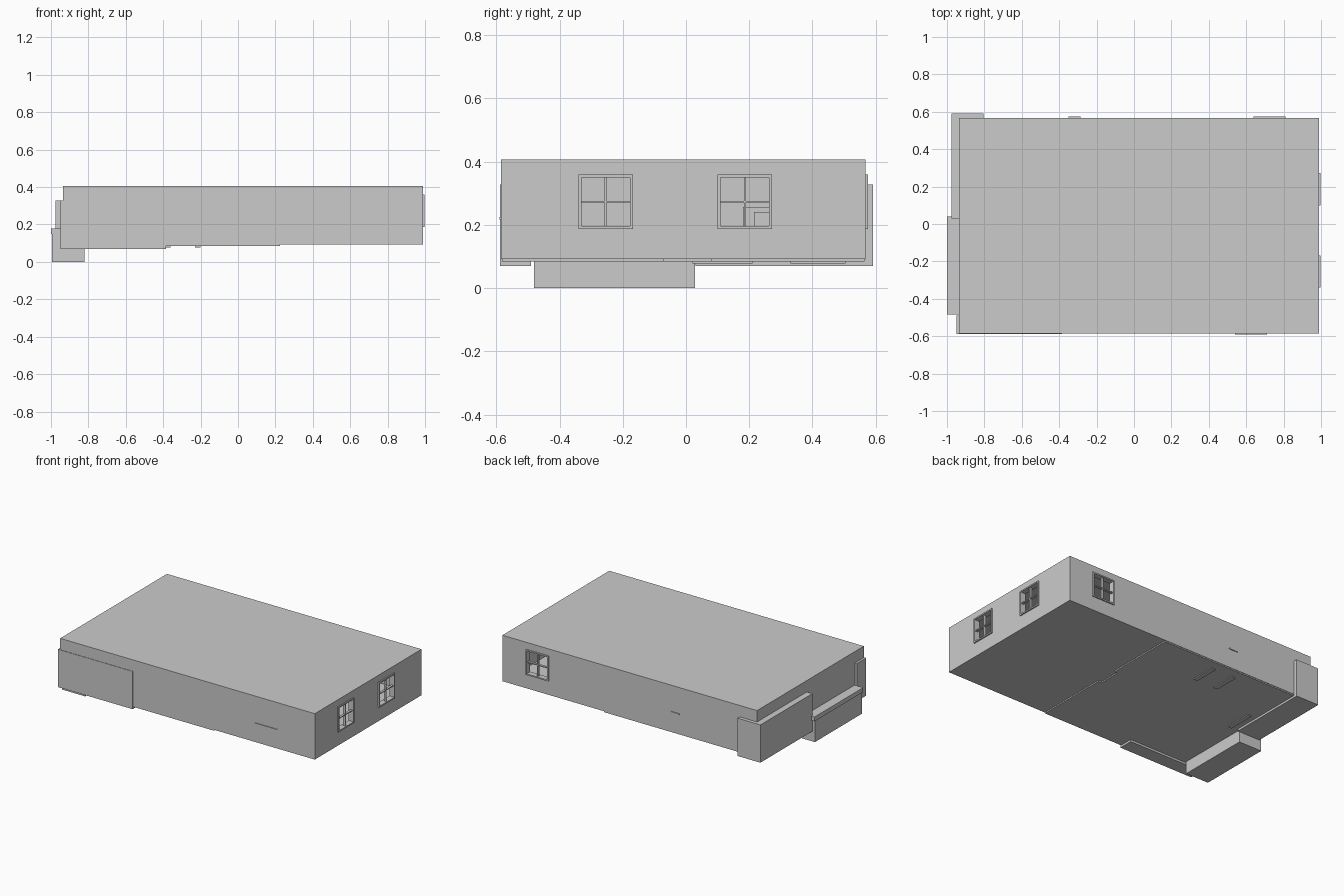
import bpy
import bmesh
from mathutils import Vector

if "Cube" in bpy.data.objects:
    bpy.data.objects.remove(bpy.data.objects["Cube"])


def box(name, x0, x1, y0, y1, z0, z1):
    """Axis-aligned box from its limits."""
    me = bpy.data.meshes.new(name)
    bm = bmesh.new()
    bmesh.ops.create_cube(bm, size=1)
    lo, hi = Vector((x0, y0, z0)), Vector((x1, y1, z1))
    for v in bm.verts:
        v.co = Vector([(lo[i] + hi[i]) / 2 + v.co[i] * (hi[i] - lo[i]) for i in range(3)])
    bm.to_mesh(me)
    bm.free()
    ob = bpy.data.objects.new(name, me)
    bpy.context.collection.objects.link(ob)
    return ob


def cut(target, cutter):
    m = target.modifiers.new("cut", 'BOOLEAN')
    m.operation = 'DIFFERENCE'
    m.solver = 'EXACT'
    m.object = cutter
    cutter.hide_render = True
    cutter.hide_viewport = True
    cutter.display_type = 'WIRE'


# Hollow building shell
X0, X1, Y0, Y1 = -0.935, 0.99, -0.585, 0.568
shell = box("building_shell", X0, X1, Y0, Y1, 0.092, 0.406)
cut(shell, box("room_cutter", X0 + .025, X1 - .025, Y0 + .025, Y1 - .025, 0.105, 0.39))

# Four-pane windows: side wall (two) and back wall (one)
Z0, Z1, W, BAR = 0.187, 0.359, 0.172, 0.009


def window(name, side, a):
    def part(n, a0, a1, z0, z1, depth_in, depth_out):
        if side:
            return box(n, X1 - depth_in, X1 + depth_out, a0, a1, z0, z1)
        return box(n, a0, a1, Y1 - depth_in, Y1 + depth_out, z0, z1)
    b, m, zm = a + W, a + W / 2, (Z0 + Z1) / 2
    cut(shell, part(name + "_opening_cutter", a + .004, b - .004, Z0 + .004, Z1 - .004, .05, .03))
    for n, lo in (("left", a), ("right", b - BAR)):
        part(f"{name}_{n}_jamb", lo, lo + BAR, Z0, Z1, .03, .008)
    for n, lo in (("bottom", Z0), ("top", Z1 - BAR)):
        part(f"{name}_{n}_rail", a + BAR, b - BAR, lo, lo + BAR, .03, .008)
    part(name + "_mullion", m - .003, m + .003, Z0 + BAR, Z1 - BAR, .016, .002)
    part(name + "_crossbar", a + BAR, b - BAR, zm - .003, zm + .003, .015, .001)


window("side_window_front", True, -0.34)
window("side_window_back", True, 0.10)
window("back_window", False, 0.638)

# Blocks around the left end
box("back_corner_block", -0.977, -0.805, 0.03, 0.592, 0.07, 0.328)
box("front_corner_block", -0.95, -0.385, -0.588, -0.49, 0.07, 0.328)
box("bay_base", -0.994, -0.82, -0.48, 0.028, 0.002, 0.15)
box("bay_foot", -0.994, -0.82, -0.48, 0.028, 0.0, 0.002)
box("bay_sill", -1.0, -0.82, -0.485, 0.04, 0.148, 0.178)

# Lower floor slab with a doorway notch, and interior partition
slab = box("lower_floor_slab", -0.93, 0.225, Y0 + .003, Y1 - .003, 0.084, 0.1)
cut(slab, box("doorway_cutter", 0.2, 0.25, -0.07, 0.08, 0.05, 0.12))
for n, a, b in (("front", Y0 + .02, -0.07), ("back", 0.08, Y1 - .02)):
    box(f"partition_{n}", 0.195, 0.22, a, b, 0.1, 0.395)

# Strips poking out below the floor
for i, (x, a, b) in enumerate(((-0.215, .33, .505), (-0.375, .33, .505), (-0.75, .02, .21))):
    box(f"underfloor_strip_{i}", x - .015, x + .015, a, b, 0.078, 0.1)

# Thin shelf edges showing through the long walls
box("front_shelf", 0.54, 0.71, -0.59, -0.5, 0.216, 0.224)
box("back_shelf", -0.35, -0.285, 0.5, 0.574, 0.22, 0.228)

# Cabinet visible through the side window
box("cabinet", 0.24, 0.36, 0.18, 0.4, 0.105, 0.257)
box("cabinet_step", 0.36, 0.42, 0.215, 0.4, 0.105, 0.24)
